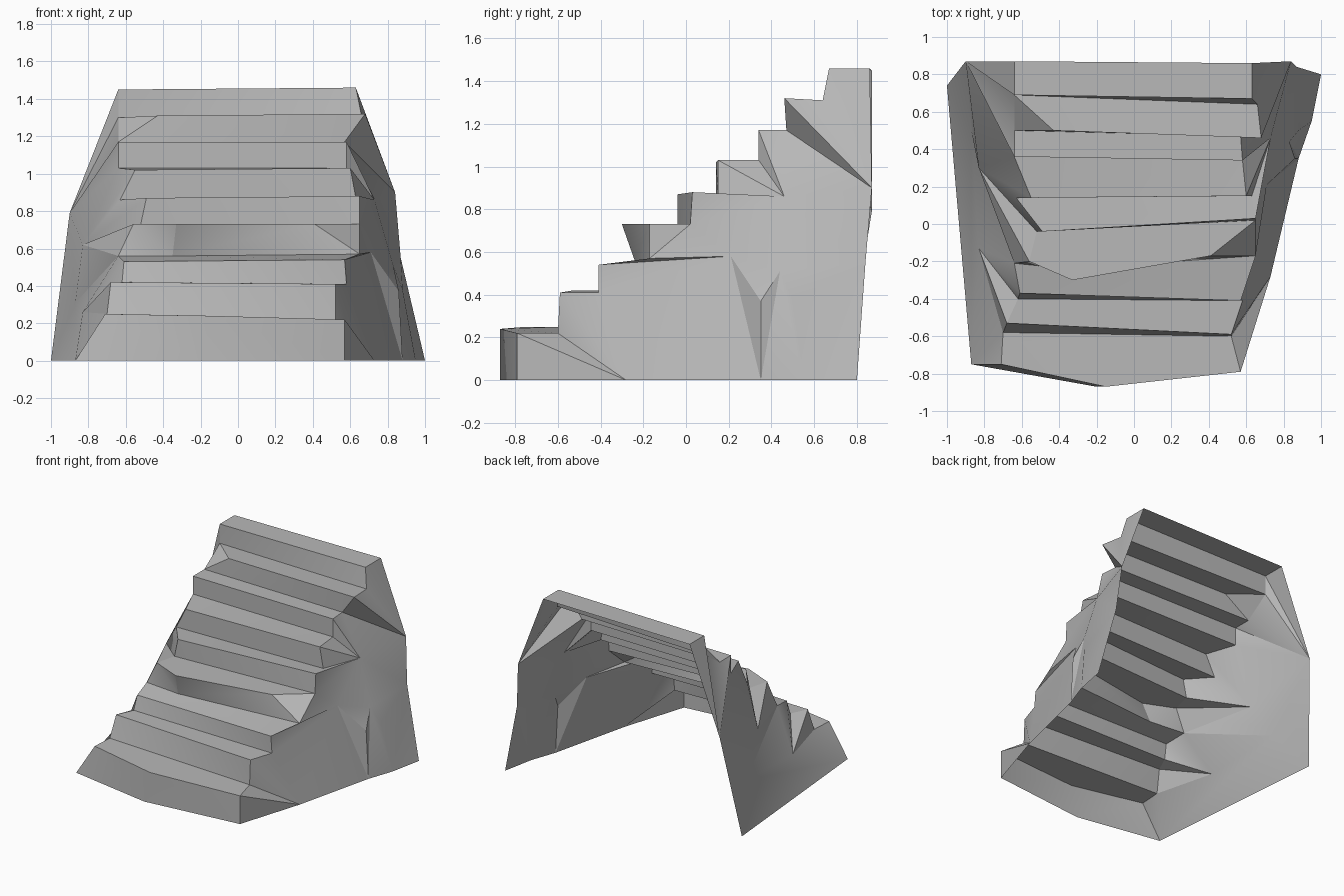
import bpy
import bmesh
from mathutils import Vector

default_cube = bpy.data.objects.get("Cube")
if default_cube:
    bpy.data.objects.remove(default_cube, do_unlink=True)

stone = bpy.data.materials.new("grey_stone")
stone.use_nodes = True
stone_colour = (.48, .48, .48, 1)
stone.diffuse_color = stone_colour
stone.node_tree.nodes["Principled BSDF"].inputs["Base Color"].default_value = stone_colour


def points(*coords):
    """Turn centimetre triples into vectors in metres."""
    return [Vector(c) / 100 for c in coords]


def fan(hub, rim):
    """Triangles from one hub point to a chain of rim points."""
    return [(hub, a, b) for a, b in zip(rim, rim[1:])]


def build(name, faces, outward):
    """Join polygons into one open shell whose faces look along outward."""
    mesh = bpy.data.meshes.new(name)
    bm = bmesh.new()
    for face in faces:
        bm.faces.new([bm.verts.new(p) for p in face])
    bmesh.ops.remove_doubles(bm, verts=bm.verts, dist=.0005)
    bmesh.ops.triangulate(bm, faces=[f for f in bm.faces if len(f.verts) > 3])
    bmesh.ops.recalc_face_normals(bm, faces=bm.faces)
    facing = sum((f.normal * f.calc_area() for f in bm.faces), Vector())
    if facing.dot(Vector(outward)) < 0:
        bmesh.ops.reverse_faces(bm, faces=bm.faces)
    bm.to_mesh(mesh)
    bm.free()
    mesh.materials.append(stone)
    obj = bpy.data.objects.new(name, mesh)
    bpy.context.collection.objects.link(obj)
    bpy.ops.object.select_all(action='DESELECT')
    obj.select_set(True)
    bpy.context.view_layer.objects.active = obj
    bpy.ops.object.shade_smooth_by_angle(angle=.5)
    return obj


# Zigzag edges of the staircase: riser foot, riser top, next foot, and so on
right_edge = points(
    (-87, -75, 0), (-71, -75, 25), (-70, -58, 25), (-68, -53, 42),
    (-62, -40, 42), (-61, -37, 53), (-64, -21, 56), (-56, -20, 73),
    (-52, -4, 73), (-49, -4, 87), (-63, 14, 86), (-55, 14, 102),
    (-64, 36, 103), (-64, 36, 117), (-64, 50, 117), (-43, 50, 131),
    (-64, 69, 130), (-64, 69, 145), (-64, 87, 145))
left_edge = points(
    (57, -79, 0), (57, -79, 22), (52, -60, 22), (52, -59, 41),
    (58, -41, 41), (57, -41, 54), (65, -17, 57), (41, -17, 73),
    (65, 2, 73), (65, 3, 88), (63, 15, 87), (60, 15, 103),
    (58, 34, 103), (58, 34, 117), (57, 47, 117), (68, 46, 132),
    (66, 64, 131), (63, 67, 146), (63, 86, 146))

# Bowed middle points on the lowest step and the jutting fourth step
bulges = dict(zip((0, 1, 6, 7), points(
    (-20, -87, 0), (-15, -87, 24), (-35, -24, 56), (-33, -30, 73))))
rows = []
for i, (right, left) in enumerate(zip(right_edge, left_edge)):
    rows.append([right] + ([bulges[i]] if i in bulges else []) + [left])

# Steps: matching bowed rows become two quads, other rows one polygon
steps = []
for low, high in zip(rows, rows[1:]):
    if len(low) == len(high):
        for k in range(len(low) - 1):
            steps.append((low[k], low[k + 1], high[k + 1], high[k]))
    else:
        steps.append(low + high[::-1])
build("steps", steps, (0, -1, 1))

# Right flank: wall with a small notched ledge
back_foot, shoulder, brow, ledge_front, ledge_back = points(
    (-100, 74, 0), (-90, 87, 79), (-83, 30, 62), (-83, -13, 26), (-87, 50, 31))
front_foot, ledge_inner, middle = right_edge[0], right_edge[6], right_edge[12]
right_flank = [
    (front_foot, right_edge[2], ledge_front),
    (front_foot, ledge_front, ledge_back),
    (front_foot, ledge_back, back_foot),
    (ledge_front, ledge_inner, ledge_back),
    (ledge_inner, brow, ledge_back),
    (ledge_back, brow, shoulder),
    (ledge_back, shoulder, back_foot),
    (brow, middle, shoulder),
]
right_flank += fan(front_foot, right_edge[:3][1:])
right_flank += fan(ledge_front, right_edge[2:7])
right_flank += fan(brow, right_edge[6:13])
right_flank += fan(shoulder, right_edge[12:15] + right_edge[16:])
right_flank.append(right_edge[14:17])
build("right_flank", right_flank, (-1, 0, 0))

# Left flank: wall with two narrow buttress grooves near the back
foot, groove_foot, rib_foot, rear_foot = points(
    (73, -28, 0), (88, 35, 0), (95, 55, 0), (100, 80, 0))
peak, groove, rib_top, rib, rear, hollow, corner = points(
    (71, 21, 58), (86, 35, 37), (83, 44, 51), (88, 50, 38),
    (87, 84, 55), (73, 46, 86), (84, 87, 90))
left_flank = [
    (foot, peak, left_edge[4]),
    (foot, groove_foot, peak),
    (peak, groove_foot, groove),
    (peak, groove, rib_top),
    (groove, groove_foot, rib_top),
    (groove_foot, rib_foot, rib_top),
    (rib_top, rib_foot, rib),
    (rib_top, rib, rear),
    (rib, rib_foot, rear),
    (rib_foot, rear_foot, rear),
    (peak, rib_top, hollow),
    (rib_top, rear, hollow),
    (hollow, rear, corner),
    (peak, hollow, left_edge[8]),
    (hollow, corner, left_edge[14]),
]
left_flank += fan(foot, left_edge[:5])
left_flank += fan(peak, left_edge[4:7] + [left_edge[8]])
left_flank.append(left_edge[6:9])
left_flank += fan(hollow, left_edge[8:15])
left_flank += fan(corner, left_edge[14:])
build("left_flank", left_flank, (1, 0, 0))
